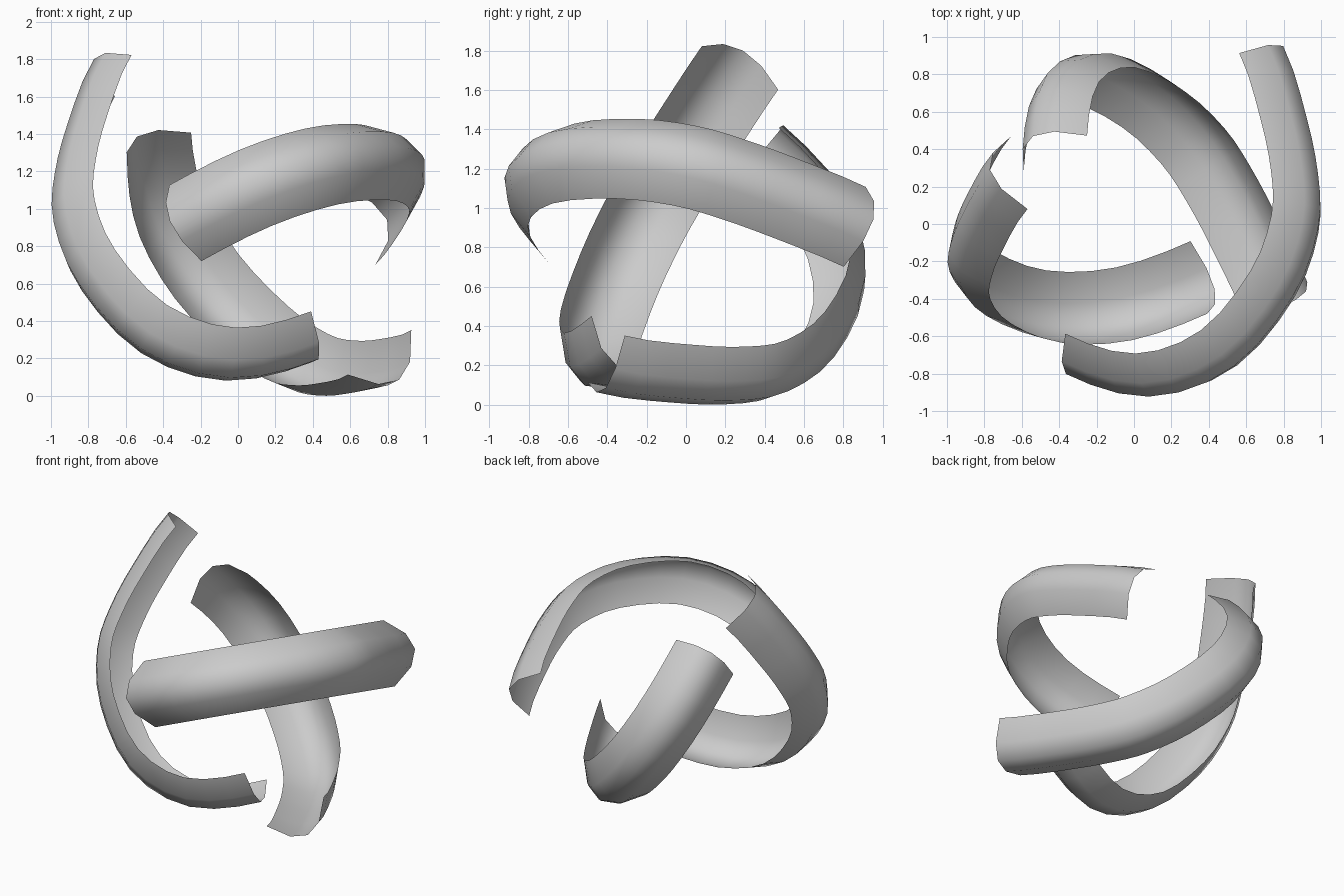
import bpy
from mathutils import Vector
from mathutils.geometry import interpolate_bezier

if "Cube" in bpy.data.objects:
    bpy.data.objects.remove(bpy.data.objects["Cube"])

# Planar centre path (u along the chord, v along the bulge), with a guide point at each end
GUIDE = [(-.85, -.40), (-.885, 0), (-.78, .42), (-.49, .68), (-.08, .745), (.23, .675),
         (.43, .535), (.64, .315), (.88, 0), (1.0, -.35)]
# Open channel section (across the path, outward)
HALF_WIDTH, DEPTH = .2275, .18
SECTION = [(s, 1 - s * s) for s in (-1, -.5, 0, .5, 1)]


def smooth_path(points, steps=3):
    p = [Vector((a, b, 0)) for a, b in points]
    out = []
    for i in range(1, len(p) - 2):
        h1 = p[i] + (p[i + 1] - p[i - 1]) / 6
        h2 = p[i + 1] - (p[i + 2] - p[i]) / 6
        out += interpolate_bezier(p[i], h1, h2, p[i + 1], steps + 1)[:-1]
    return out + [p[-2]], (p[2] - p[0]).normalized(), (p[-1] - p[-3]).normalized()


PATH, START, END = smooth_path(GUIDE)


def curved_strip(name, centre, chord, bulge):
    centre = Vector(centre)
    u = Vector(chord).normalized()
    v = Vector(bulge)
    v = (v - u * v.dot(u)).normalized()
    w = u.cross(v)
    verts, faces = [], []
    for i, p in enumerate(PATH):
        if i == 0:
            t = START
        elif i == len(PATH) - 1:
            t = END
        else:
            t = (PATH[i + 1] - PATH[i - 1]).normalized()
        outward = -u * t.y + v * t.x
        for s, d in SECTION:
            verts.append(centre + u * p.x + v * p.y + w * s * HALF_WIDTH + outward * d * DEPTH)
    n = len(SECTION)
    for i in range(len(PATH) - 1):
        for j in range(n - 1):
            a = i * n + j
            faces.append((a, a + n, a + n + 1, a + 1))
    mesh = bpy.data.meshes.new(name)
    mesh.from_pydata(verts, [], faces)
    # Turn the faces so that they look outward
    if mesh.polygons[len(faces) // 2].normal.dot(v) < 0:
        mesh.flip_normals()
    mesh.shade_smooth()
    obj = bpy.data.objects.new(name, mesh)
    bpy.context.collection.objects.link(obj)
    return obj


# Three interlocking strips
strips = [
    curved_strip("left_strip", (-.135, -.005, 1.045), (-.545, .318, .778), (-.82, -.417, -.405)),
    curved_strip("upper_strip", (.185, .11, .93), (.527, .85, -.011), (.761, -.466, .451)),
    curved_strip("lower_strip", (.17, -.015, .775), (.667, -.444, -.598), (-.016, .794, -.607)),
]

# Rest the model on the ground
low = min(vert.co.z for o in strips for vert in o.data.vertices)
for o in strips:
    o.location.z = -low
